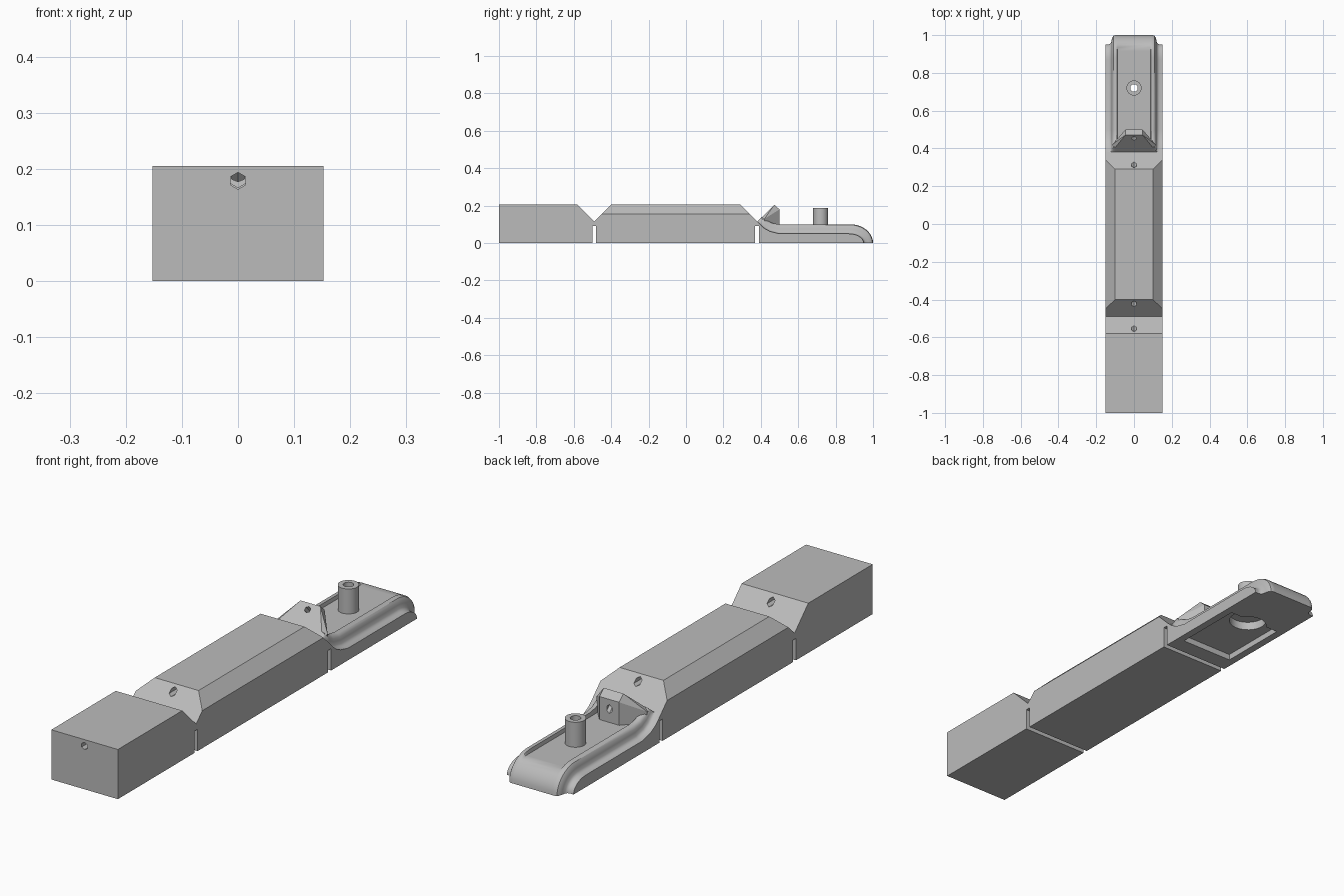
import bpy, bmesh, math
from mathutils import Vector, Matrix

cube = bpy.data.objects.get("Cube")
if cube:
    bpy.data.objects.remove(cube)

grey = bpy.data.materials.new("plain_grey")
grey.use_nodes = True
COLOUR = (0.5, 0.5, 0.5, 1)
grey.diffuse_color = COLOUR
for node in grey.node_tree.nodes:
    if node.type == 'BSDF_PRINCIPLED':
        node.inputs["Base Color"].default_value = COLOUR

W = 0.152          # half width of the segments
SLOT_TOP = 0.09
HINGE = 0.115
TOP = 0.205


def finish(name, bm):
    bmesh.ops.recalc_face_normals(bm, faces=bm.faces[:])
    mesh = bpy.data.meshes.new(name)
    bm.to_mesh(mesh)
    bm.free()
    mesh.materials.append(grey)
    obj = bpy.data.objects.new(name, mesh)
    bpy.context.collection.objects.link(obj)
    return obj


def loft(sections):
    """Join side profiles [(x, [(y, z), ...]), ...] across the width."""
    bm = bmesh.new()
    rings = [[bm.verts.new((x, y, z)) for y, z in pts] for x, pts in sections]
    n = len(rings[0])
    for a, b in zip(rings, rings[1:]):
        for i in range(n):
            j = (i + 1) % n
            bm.faces.new((a[i], a[j], b[j], b[i]))
    bm.faces.new(rings[0])
    bm.faces.new(rings[-1])
    return bm


def select_only(obj):
    bpy.ops.object.select_all(action='DESELECT')
    obj.select_set(True)
    bpy.context.view_layer.objects.active = obj


def cut(obj, cutter):
    cutter.hide_render = True
    mod = obj.modifiers.new("cut", 'BOOLEAN')
    mod.operation = 'DIFFERENCE'
    mod.solver = 'EXACT'
    mod.object = cutter
    select_only(obj)
    bpy.ops.object.modifier_apply(modifier=mod.name)
    bpy.data.objects.remove(cutter)


def rod(name, start, end, radius, sides):
    a, b = Vector(start), Vector(end)
    d = b - a
    bm = bmesh.new()
    bmesh.ops.create_cone(bm, cap_ends=True, segments=sides, radius1=radius, radius2=radius,
                          depth=d.length,
                          matrix=Matrix.Translation((a + b) / 2) @ d.to_track_quat('Z', 'Y').to_matrix().to_4x4())
    return finish(name, bm)


def smooth(obj, degrees):
    select_only(obj)
    bpy.ops.object.shade_smooth_by_angle(angle=math.radians(degrees))


# Base segment, with half of the first hinge
base_profile = [(-1, 0), (-1, TOP), (-0.58, TOP), (-0.49, HINGE), (-0.49, SLOT_TOP),
                (-0.5, SLOT_TOP), (-0.5, 0)]
base = finish("base_segment", loft([(-W, base_profile), (W, base_profile)]))
cut(base, rod("base_channel", (0, -1.1, 0.179), (0, -0.4, 0.179), 0.015, 6))

# Middle segment, chamfered along both upper sides
mid_profile = [(-0.48, 0), (-0.48, SLOT_TOP), (-0.49, SLOT_TOP), (-0.49, HINGE), (-0.4, TOP),
               (0.29, TOP), (0.38, HINGE), (0.38, SLOT_TOP), (0.37, SLOT_TOP), (0.37, 0)]
bm = loft([(-W, mid_profile), (W, mid_profile)])
for side in (-1, 1):
    bmesh.ops.bisect_plane(bm, geom=bm.verts[:] + bm.edges[:] + bm.faces[:],
                           plane_co=(side * 0.1, 0, TOP), plane_no=(side * 0.05, 0, 0.052),
                           clear_outer=True)
    bmesh.ops.holes_fill(bm, edges=[e for e in bm.edges if e.is_boundary], sides=0)
middle = finish("middle_segment", bm)
cut(middle, rod("middle_channel", (0, -0.6, 0.182), (0, 0.5, 0.182), 0.015, 6))


# Fingertip: a low ledge blending up to a raised rim around a sunken floor
def arc(cy, ry, rz, steps=10):
    return [(cy + ry * math.sin(t), rz * math.cos(t))
            for t in (math.pi / 2 * i / steps for i in range(steps + 1))]


ledge = [(0.38, HINGE), (0.395, 0.1), (0.42, 0.078), (0.45, 0.062), (0.5, 0.05)] + arc(0.87, 0.08, 0.05)
rim = [(0.38, HINGE), (0.405, 0.14), (0.43, 0.122), (0.46, 0.107), (0.5, 0.1)] + arc(0.88, 0.12, 0.1)
floor = [(y, z if y < 0.42 else min(z, 0.085)) for y, z in rim]
under = [(0.39, 0), (0.39, SLOT_TOP), (0.38, SLOT_TOP)]


def blend(t):
    return [(a[0] + (b[0] - a[0]) * t, a[1] + (b[1] - a[1]) * t) for a, b in zip(ledge, rim)]


half = [(W, ledge)]
half += [(x, blend(t)) for x, t in ((0.136, 0), (0.127, 0.06), (0.121, 0.2), (0.118, 0.5),
                                    (0.115, 0.75), (0.109, 0.93), (0.1, 1), (0.09, 1))]
half.append((0.087, floor))
sections = [(-x, p + under) for x, p in half] + [(x, p + under) for x, p in reversed(half)]
tip = finish("fingertip", loft(sections))

# Pocket and round recess under the fingertip
PEG_Y = 0.72
pocket = [(0.46, -0.05), (0.46, 0.025), (0.76, 0.025), (0.76, -0.05)]
cut(tip, finish("pocket", loft([(-0.12, pocket), (0.12, pocket)])))
cut(tip, rod("round_recess", (0, PEG_Y, -0.05), (0, PEG_Y, 0.06), 0.075, 32))
cut(tip, rod("peg_bore", (0, PEG_Y, 0), (0, PEG_Y, 0.2), 0.02, 24))
smooth(tip, 35)

# Hollow peg
peg = rod("peg", (0, PEG_Y, 0.075), (0, PEG_Y, 0.188), 0.04, 32)
cut(peg, rod("peg_hole", (0, PEG_Y, 0), (0, PEG_Y, 0.3), 0.02, 24))
smooth(peg, 35)

# Tapered anchor block behind the second hinge
bm = bmesh.new()
for s in (-1, 1):
    for x, y, z in ((0.115, 0.385, 0.1), (0.115, 0.385, 0.118), (0.115, 0.42, 0.08),
                    (0.115, 0.42, 0.13), (0.045, 0.5, 0.08), (0.045, 0.5, 0.18),
                    (0.045, 0.472, TOP)):
        bm.verts.new((s * x, y, z))
bmesh.ops.convex_hull(bm, input=bm.verts[:])
bmesh.ops.dissolve_limit(bm, angle_limit=0.02, verts=bm.verts[:], edges=bm.edges[:])
block = finish("anchor_block", bm)
cut(block, rod("anchor_hole", (0, 0.41, 0.23), (0, 0.545, 0.095), 0.013, 6))
